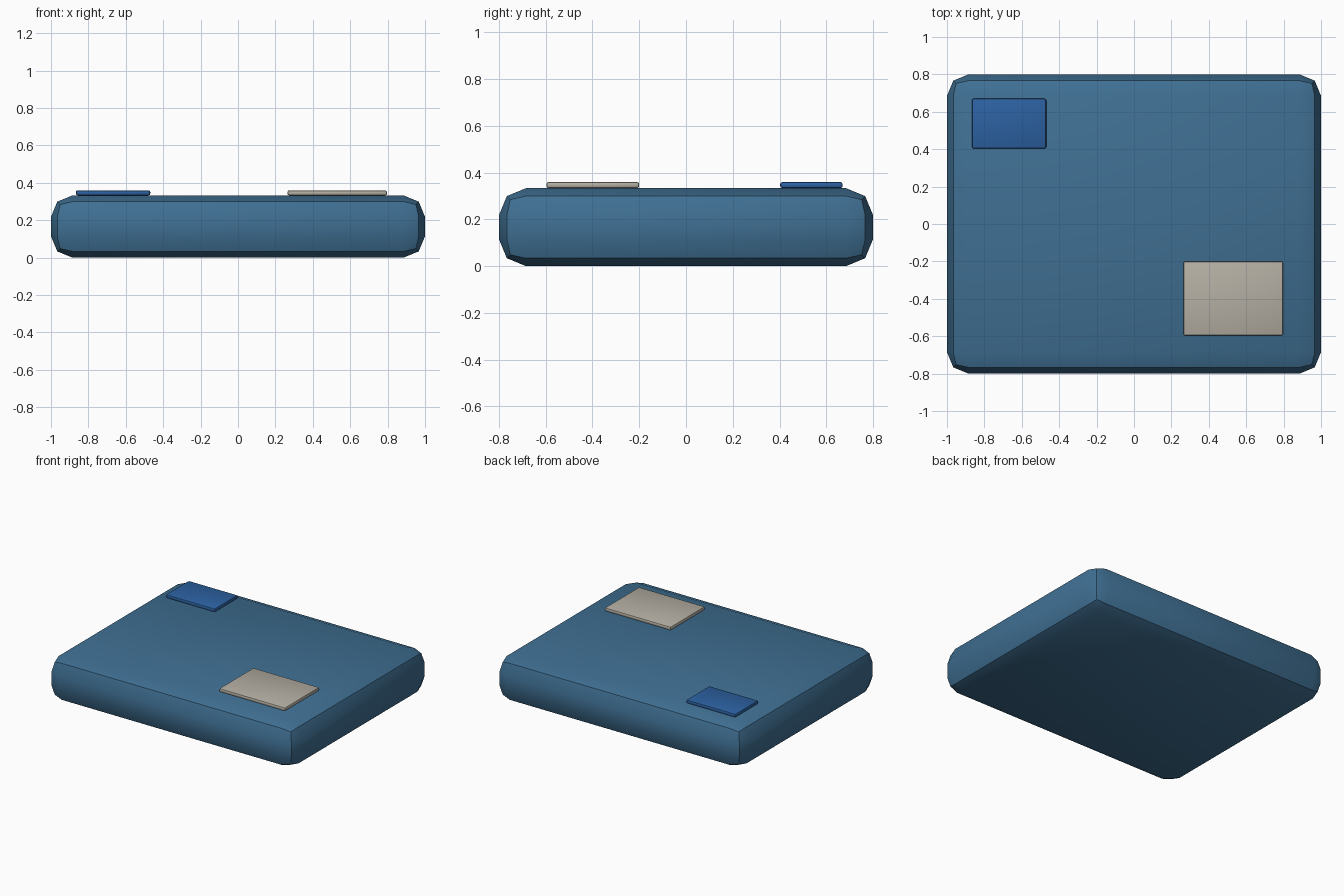
import bpy
import math

if "Cube" in bpy.data.objects:
    bpy.data.objects.remove(bpy.data.objects["Cube"])


def material(name, rgb):
    m = bpy.data.materials.new(name)
    m.diffuse_color = (*rgb, 1)
    m.use_nodes = True
    m.node_tree.nodes["Principled BSDF"].inputs["Base Color"].default_value = m.diffuse_color
    return m


def rounded_box(name, lo, hi, bevel, mat):
    """Box between two corners with two-step rounded edges."""
    bpy.ops.mesh.primitive_cube_add(size=1)
    ob = bpy.context.object
    ob.name = name
    ob.location = [(a + b) / 2 for a, b in zip(lo, hi)]
    ob.scale = [b - a for a, b in zip(lo, hi)]
    bpy.ops.object.transform_apply(location=True, rotation=False, scale=True)
    mod = ob.modifiers.new("rounded_edges", 'BEVEL')
    mod.width = bevel
    mod.segments = 2
    bpy.ops.object.modifier_apply(modifier=mod.name)
    bpy.ops.object.shade_smooth_by_angle(angle=math.radians(30))
    ob.data.materials.append(mat)
    return ob


# Main slab
rounded_box("cushion_body", (-1, -0.8, 0), (1, 0.8, 0.333), 0.115,
            material("slate_blue", (0.05, 0.16, 0.29)))

# Thin patches lying on the top face
rounded_box("blue_patch", (-0.867, 0.403, 0.333), (-0.469, 0.67, 0.36), 0.01,
            material("bright_blue", (0.025, 0.12, 0.36)))
rounded_box("beige_patch", (0.264, -0.597, 0.333), (0.797, -0.2, 0.36), 0.01,
            material("beige", (0.46, 0.43, 0.37)))
